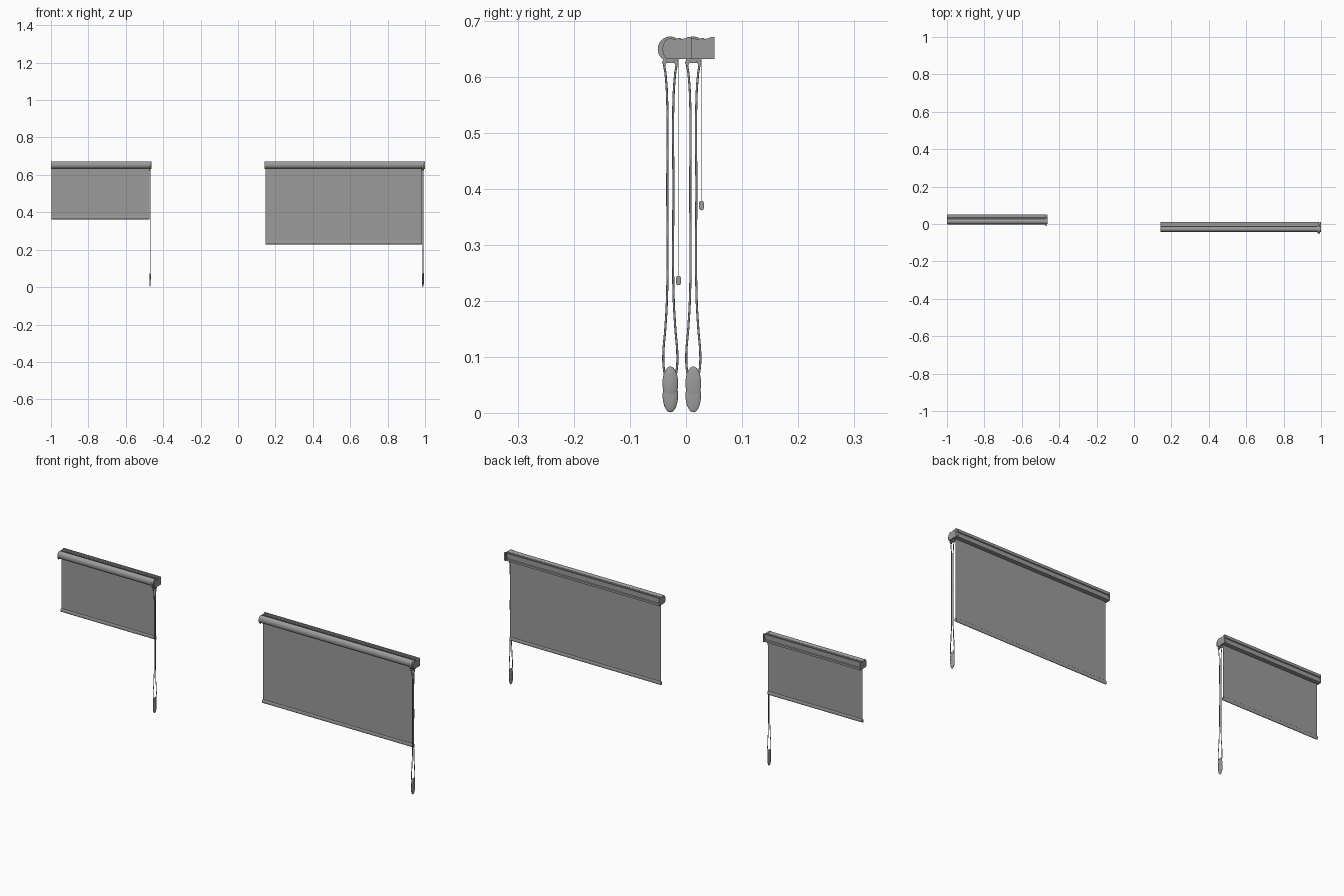
import bpy, bmesh, math

if "Cube" in bpy.data.objects:
    bpy.data.objects.remove(bpy.data.objects["Cube"])

W = 0.857          # full width of the wide blind; x = 0 is its right-hand end
YC, ZC = -0.028, 0.65   # roller axis

DARK = bpy.data.materials.new("dark_grey")
DARK.diffuse_color = (0.33, 0.33, 0.33, 1)
DARK.use_nodes = True
DARK.node_tree.nodes["Principled BSDF"].inputs["Base Color"].default_value = DARK.diffuse_color


def place(ob, end, dy, s):
    ob.location = (end, dy, 0)
    ob.scale.x = s
    ob.data.materials.append(DARK)


def finish(name, bm):
    bmesh.ops.recalc_face_normals(bm, faces=bm.faces)
    me = bpy.data.meshes.new(name)
    bm.to_mesh(me)
    bm.free()
    ob = bpy.data.objects.new(name, me)
    bpy.context.collection.objects.link(ob)
    bpy.ops.object.select_all(action='DESELECT')
    ob.select_set(True)
    bpy.context.view_layer.objects.active = ob
    bpy.ops.object.shade_smooth_by_angle(angle=math.radians(35))
    return ob


def prism(name, pts, x0, x1):
    """Extrude a (y, z) outline along x."""
    bm = bmesh.new()
    f = bm.faces.new([bm.verts.new((x0, y, z)) for y, z in pts])
    r = bmesh.ops.extrude_face_region(bm, geom=[f])
    for v in r['geom']:
        if isinstance(v, bmesh.types.BMVert):
            v.co.x = x1
    return finish(name, bm)


def arc(cy, cz, r, a0, a1, n, rz=None):
    rz = rz or r
    t = [math.radians(a0 + (a1 - a0) * i / n) for i in range(n + 1)]
    return [(cy + r * math.cos(a), cz + rz * math.sin(a)) for a in t]


def circle(cy, cz, r, n=32, rz=None):
    return arc(cy, cz, r, 0, 360, n, rz)[:-1]


def ellipsoid(name, c, r):
    bm = bmesh.new()
    bmesh.ops.create_uvsphere(bm, u_segments=24, v_segments=14, radius=1)
    for v in bm.verts:
        v.co = [c[i] + v.co[i] * r[i] for i in range(3)]
    return finish(name, bm)


def tube(name, pts, r):
    cu = bpy.data.curves.new(name, 'CURVE')
    cu.dimensions = '3D'
    cu.bevel_depth = r
    cu.bevel_resolution = 2
    cu.resolution_u = 8
    cu.use_fill_caps = True
    sp = cu.splines.new('BEZIER')
    sp.bezier_points.add(len(pts) - 1)
    for b, p in zip(sp.bezier_points, pts):
        b.co = p
        b.handle_left_type = b.handle_right_type = 'AUTO'
    ob = bpy.data.objects.new(name, cu)
    bpy.context.collection.objects.link(ob)
    return ob


def blind(tag, end, dy, s, drop):
    parts = []

    # head rail with grooves along its top and back
    rail = [(-0.011, 0.633), (0.010, 0.633), (0.010, 0.643), (0.006, 0.645), (0.006, 0.657),
            (0.010, 0.659), (0.010, 0.672), (0.003, 0.672), (0.002, 0.667),
            (-0.007, 0.667), (-0.008, 0.669), (-0.013, 0.670), (-0.013, 0.667), (-0.011, 0.665)]
    parts.append(prism(tag + "_head_rail", rail, -W + 0.003, -0.012))

    # fabric roll, slightly taller than deep
    parts.append(prism(tag + "_fabric_roll", circle(YC, 0.6535, 0.0145, 40, 0.0185),
                       -W + 0.003, -0.015))

    # end brackets with a wavy top edge
    cap = ([(0.010, 0.632), (0.010, 0.672), (0.004, 0.672), (-0.002, 0.669), (-0.008, 0.668),
            (-0.014, 0.669)] + arc(YC, ZC, 0.014, 65, 235, 14, 0.0195) + [(-0.036, 0.632)])
    parts.append(prism(tag + "_left_bracket", cap, -W, -W + 0.005))
    parts.append(prism(tag + "_right_bracket", cap, -0.008, 0.0))
    parts.append(prism(tag + "_bracket_screw", circle(0.001, 0.662, 0.002, 12), -0.002, 0.0006))

    # chain clutch and the flared guide below it
    parts.append(prism(tag + "_clutch", circle(YC, ZC, 0.0225, 40), -0.018, -0.006))
    right = [(0.007, 0.625), (0.009, 0.621), (0.012, 0.621), (0.015, 0.625), (0.012, 0.634),
             (0.008, 0.634), (0.007, 0.628)]
    guide = [(YC + y, z) for y, z in right] + [(YC - y, z) for y, z in reversed(right)]
    parts.append(prism(tag + "_chain_guide", guide, -0.016, -0.008))

    # hanging fabric and bottom bar
    yf = YC + 0.0145
    parts.append(prism(tag + "_fabric", [(yf - .0005, drop + .008), (yf + .0005, drop + .008),
                                         (yf + .0005, ZC), (yf - .0005, ZC)], -W + 0.004, -0.016))
    bar = arc(yf, drop + .0125, 0.0045, 0, 180, 8) + arc(yf, drop + .0045, 0.0045, 180, 360, 8)
    parts.append(prism(tag + "_bottom_bar", bar, -W + 0.003, -0.015))

    # looped pull cord
    side = [(0.008, 0.060), (0.0115, 0.078), (0.0125, 0.105), (0.009, 0.15), (0.0058, 0.21),
            (0.0055, 0.40), (0.006, 0.57), (0.0085, 0.605), (0.011, 0.63)]
    xc = -0.0105
    path = ([(xc, YC + y, z) for y, z in side] + [(xc, YC, 0.662)] +
            [(xc, YC - y, z) for y, z in reversed(side)])
    parts.append(tube(tag + "_pull_cord", path, 0.0019))

    # two-shell cord weight
    parts.append(ellipsoid(tag + "_weight_upper", (xc, YC, 0.053), (0.0055, 0.014, 0.030)))
    parts.append(ellipsoid(tag + "_weight_lower", (xc - 0.001, YC, 0.031), (0.0053, 0.0138, 0.030)))

    for p in parts:
        place(p, end, dy, s)


blind("wide_blind", 1.0, 0.0, 1.0, 0.228)
blind("narrow_blind", -0.463, 0.041, 0.537 / W, 0.362)
